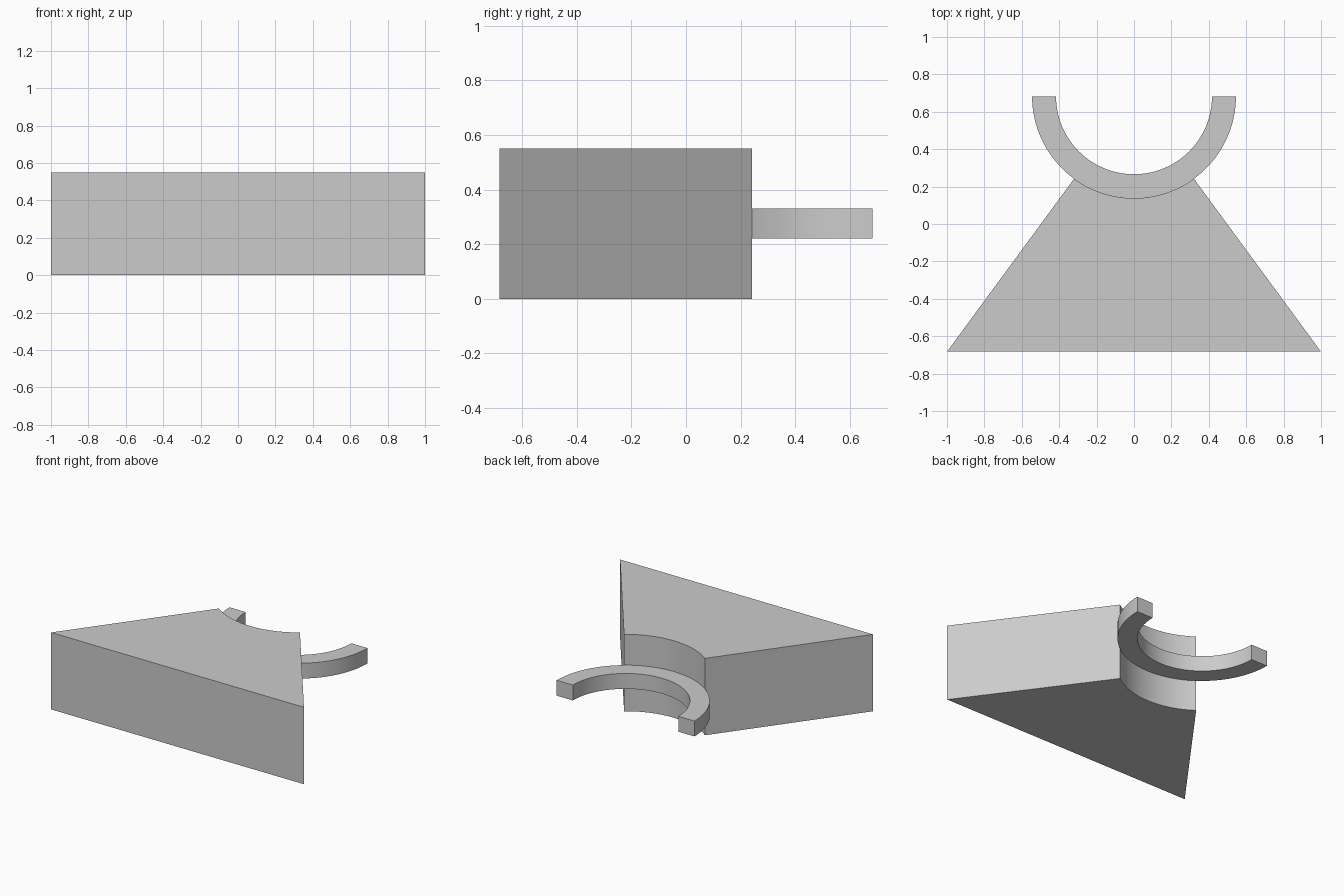
import bpy, bmesh
from math import cos, sin, pi, radians

cube = bpy.data.objects.get("Cube")
if cube:
    bpy.data.objects.remove(cube, do_unlink=True)

CENTRE_Y, OUTER, INNER = 0.683, 0.545, 0.417

grey = bpy.data.materials.new("plain grey")
grey.use_nodes = True
colour = (0.6, 0.6, 0.6, 1)
grey.diffuse_color = colour
grey.node_tree.nodes["Principled BSDF"].inputs["Base Color"].default_value = colour


def arc(radius, start, end, steps):
    """Points on a circle around the ring centre, angles in radians."""
    angles = [start + (end - start) * i / steps for i in range(steps + 1)]
    return [(radius * cos(a), CENTRE_Y + radius * sin(a)) for a in angles]


def extrude_outline(name, outline, bottom, top):
    """Raise a flat counter-clockwise outline into a solid."""
    bm = bmesh.new()
    base = bm.faces.new([bm.verts.new((x, y, bottom)) for x, y in outline])
    raised = bmesh.ops.extrude_face_region(bm, geom=[base], use_keep_orig=True)
    moved = [v for v in raised["geom"] if isinstance(v, bmesh.types.BMVert)]
    bmesh.ops.translate(bm, verts=moved, vec=(0, 0, top - bottom))
    bmesh.ops.recalc_face_normals(bm, faces=bm.faces)
    mesh = bpy.data.meshes.new(name)
    bm.to_mesh(mesh)
    bm.free()
    mesh.materials.append(grey)
    obj = bpy.data.objects.new(name, mesh)
    bpy.context.collection.objects.link(obj)
    bpy.ops.object.select_all(action="DESELECT")
    obj.select_set(True)
    bpy.context.view_layer.objects.active = obj
    bpy.ops.object.shade_smooth_by_angle(angle=radians(30))
    return obj


# Tapered block with a round hollow in its narrow back end
hollow = arc(OUTER, radians(-54), radians(-126), 28)
extrude_outline("tapered_block", [(-1, -0.683), (1, -0.683)] + hollow, 0, 0.55)

# Half ring seated in the hollow, open to the back
ring = arc(OUTER, -pi, 0, 64) + arc(INNER, 0, -pi, 64)
extrude_outline("half_ring", ring, 0.22, 0.33)
